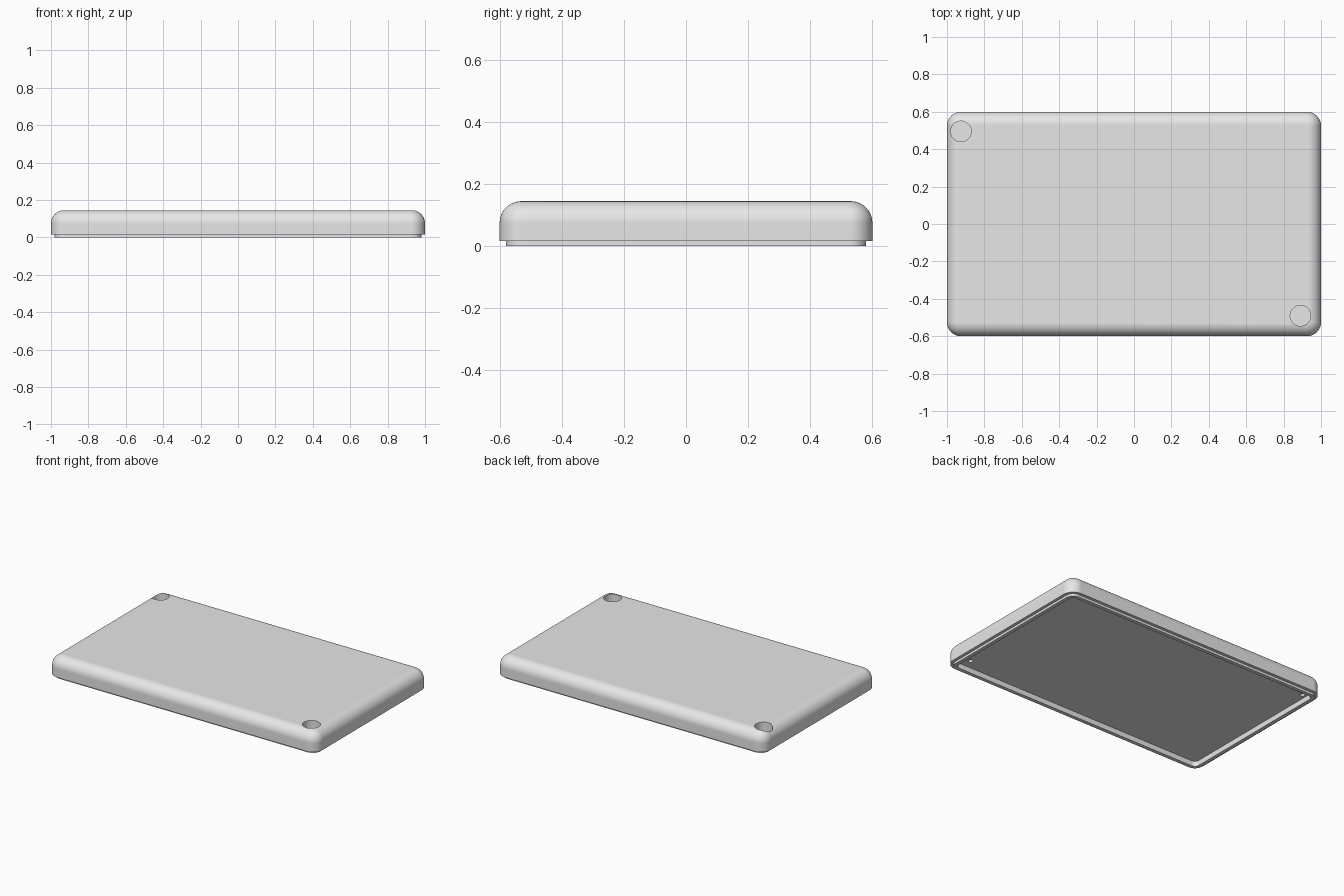
import bpy
import bmesh
from math import sin, cos, pi

if "Cube" in bpy.data.objects:
    bpy.data.objects.remove(bpy.data.objects["Cube"])

HALF_X, HALF_Y, HEIGHT = 1.0, 0.6, 0.145
CORNER, FILLET = 0.075, 0.07
STEP_Z, RECESS_Z = 0.016, 0.035
LIP_OUTER, LIP_INNER = 0.02, 0.045
ARC_STEPS = 10

grey = bpy.data.materials.new("plain grey")
grey.use_nodes = True
grey.diffuse_color = (0.8, 0.8, 0.8, 1)
grey.node_tree.nodes["Principled BSDF"].inputs["Base Color"].default_value = (0.8, 0.8, 0.8, 1)


def rounded_loop(bm, inset, z):
    """Rounded rectangle of vertices, shrunk by the inset."""
    radius = CORNER - inset
    verts = []
    for quarter, (sx, sy) in enumerate([(1, 1), (-1, 1), (-1, -1), (1, -1)]):
        for i in range(ARC_STEPS + 1):
            a = (quarter + i / ARC_STEPS) * pi / 2
            x = sx * (HALF_X - CORNER) + radius * cos(a)
            y = sy * (HALF_Y - CORNER) + radius * sin(a)
            verts.append(bm.verts.new((x, y, z)))
    return verts


def make_object(name, bm):
    bmesh.ops.recalc_face_normals(bm, faces=bm.faces)
    mesh = bpy.data.meshes.new(name)
    bm.to_mesh(mesh)
    bm.free()
    mesh.materials.append(grey)
    obj = bpy.data.objects.new(name, mesh)
    bpy.context.collection.objects.link(obj)
    return obj


def make_cutter(name, x, y, radius, bottom, top):
    bm = bmesh.new()
    bmesh.ops.create_cone(bm, cap_ends=True, segments=48, radius1=radius,
                          radius2=radius, depth=top - bottom)
    bmesh.ops.translate(bm, verts=bm.verts, vec=(x, y, (top + bottom) / 2))
    obj = make_object(name, bm)
    obj.hide_render = True
    return obj


# Cover: section from the underside recess, round the lip and up to the top
section = [(LIP_INNER, RECESS_Z), (LIP_INNER, 0), (LIP_OUTER, 0),
           (LIP_OUTER, STEP_Z), (0, STEP_Z)]
for i in range(ARC_STEPS + 1):
    a = i / ARC_STEPS * pi / 2
    section.append((FILLET * (1 - cos(a)), HEIGHT - FILLET + FILLET * sin(a)))

bm = bmesh.new()
loops = [rounded_loop(bm, inset, z) for inset, z in section]
for low, high in zip(loops, loops[1:]):
    for i in range(len(low)):
        j = (i + 1) % len(low)
        bm.faces.new((low[i], low[j], high[j], high[i]))
bm.faces.new(loops[0])
bm.faces.new(loops[-1])
cover = make_object("cover", bm)

# Round pockets in two opposite corners, with small pits beneath them
cutters = []
for x, y in [(-0.925, 0.495), (0.89, -0.49)]:
    cutters.append(make_cutter("pocket_cutter", x, y, 0.055, 0.06, 0.2))
    cutters.append(make_cutter("pit_cutter", x, y, 0.015, 0.02, 0.05))

bpy.ops.object.select_all(action="DESELECT")
cover.select_set(True)
bpy.context.view_layer.objects.active = cover
for cutter in cutters:
    cut = cover.modifiers.new("cut", "BOOLEAN")
    cut.operation = "DIFFERENCE"
    cut.solver = "EXACT"
    cut.object = cutter
    bpy.ops.object.modifier_apply(modifier=cut.name)
    bpy.data.objects.remove(cutter)

# Smooth fillets with crisp edges and flat large faces
bpy.ops.object.shade_smooth_by_angle(angle=pi / 6)
weighted = cover.modifiers.new("weighted_normals", "WEIGHTED_NORMAL")
weighted.keep_sharp = True
